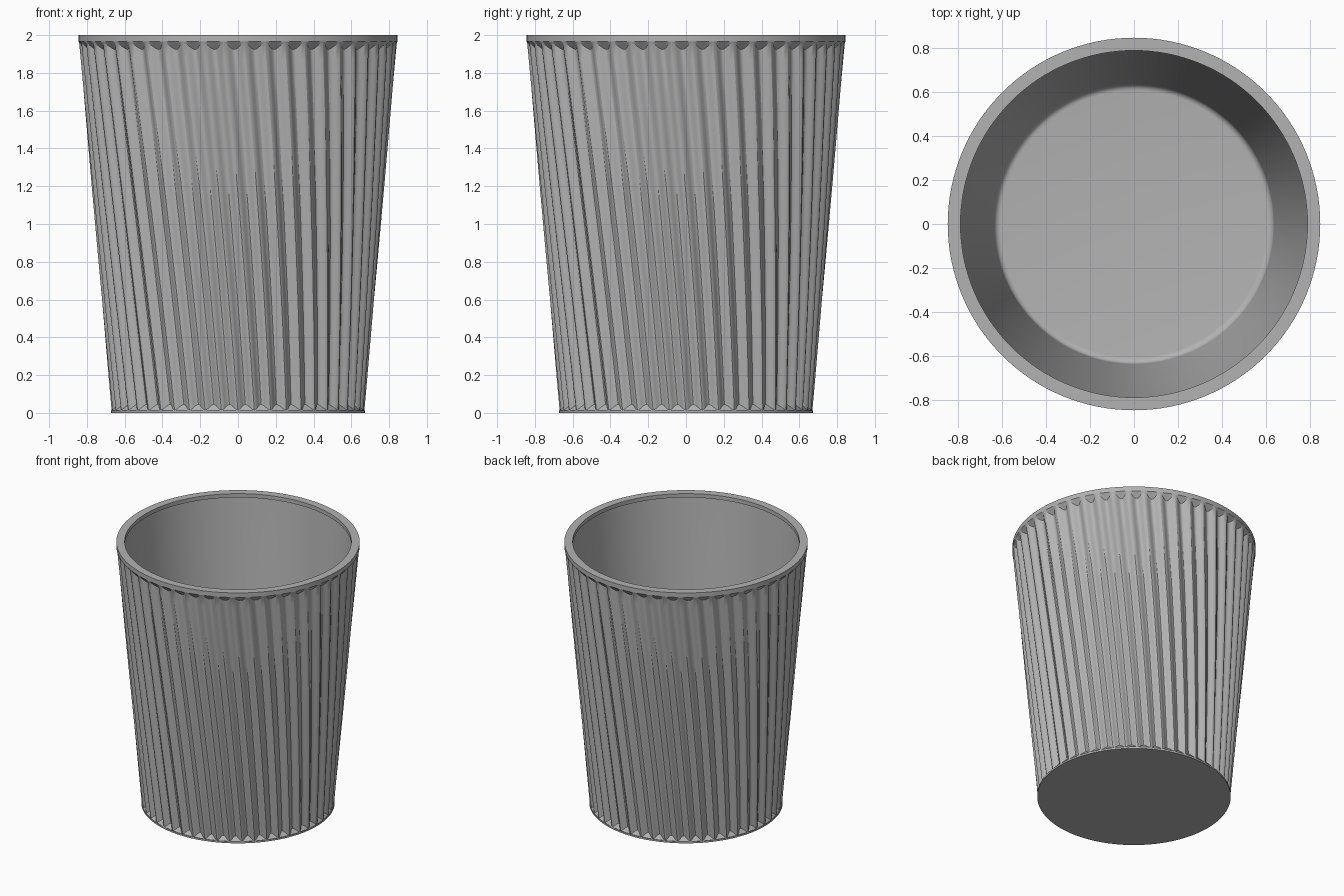
import bpy
import bmesh
from math import sin, cos, pi, radians

cube = bpy.data.objects.get("Cube")
if cube:
    bpy.data.objects.remove(cube, do_unlink=True)

RIBS = 48
STEPS = RIBS * 10
TWIST = radians(13)
DEPTH = 0.03

grey = bpy.data.materials.new("Grey plastic")
grey.use_nodes = True
colour = (0.45, 0.45, 0.45, 1)
grey.diffuse_color = colour
grey.node_tree.nodes["Principled BSDF"].inputs["Base Color"].default_value = colour


def lathe(name, section, steps, closed=False):
    """Sweep section(angle) -> [(radius, height, extra turn)] round the z axis."""
    bm = bmesh.new()
    columns = []
    for i in range(steps):
        a = 2 * pi * i / steps
        columns.append([bm.verts.new((r * cos(a + t), r * sin(a + t), z))
                        for r, z, t in section(a)])
    n = len(columns[0])
    for i, col in enumerate(columns):
        nxt = columns[(i + 1) % steps]
        for j in range(n if closed else n - 1):
            k = (j + 1) % n
            bm.faces.new((col[j], nxt[j], nxt[k], col[k]))
    bmesh.ops.remove_doubles(bm, verts=bm.verts, dist=1e-5)
    mesh = bpy.data.meshes.new(name)
    bm.to_mesh(mesh)
    bm.free()
    mesh.materials.append(grey)
    obj = bpy.data.objects.new(name, mesh)
    bpy.context.collection.objects.link(obj)
    bpy.ops.object.select_all(action='DESELECT')
    obj.select_set(True)
    bpy.context.view_layer.objects.active = obj
    bpy.ops.object.shade_smooth_by_angle(angle=radians(30))
    return obj


def plain(points):
    return lambda a: [(r, z, 0) for r, z in points]


# Twisted ribs, ending in sloping shoulders under the rim and above the foot
def ribbed(a):
    d = DEPTH * (0.5 - 0.5 * cos(RIBS * a))
    low, high = 0.015 + d, 1.958 - 1.15 * d
    pts = [(0.67, 0.013, 0)]
    for i in range(25):
        z = low + (high - low) * i / 24
        pts.append((0.668 + 0.0885 * z - d, z, -TWIST * z / 2))
    pts.append((0.844, 1.966, -TWIST))
    return pts


lathe("ribbed_wall", ribbed, STEPS)

# Flat rim with a small lip over the inside
lathe("rim", plain([(0.845, 1.965), (0.845, 2.0), (0.787, 2.0),
                    (0.787, 1.97), (0.80, 1.965)]), 128)

# Foot with its flat underside
lathe("foot", plain([(0, 0), (0.672, 0), (0.672, 0.013)]), 128)

# Smooth inner wall, rounded into the floor
fillet = [(0.605 + 0.03 * sin(t * pi / 12), 0.08 - 0.03 * cos(t * pi / 12))
          for t in range(7)]
lathe("inner_wall_and_floor", plain([(0.80, 1.965)] + fillet[::-1] + [(0, 0.05)]), 128)

# Point every face outwards from the material
for name, flip in (("ribbed_wall", False), ("rim", False),
                   ("foot", False), ("inner_wall_and_floor", False)):
    mesh = bpy.data.objects[name].data
    if flip:
        mesh.flip_normals()
